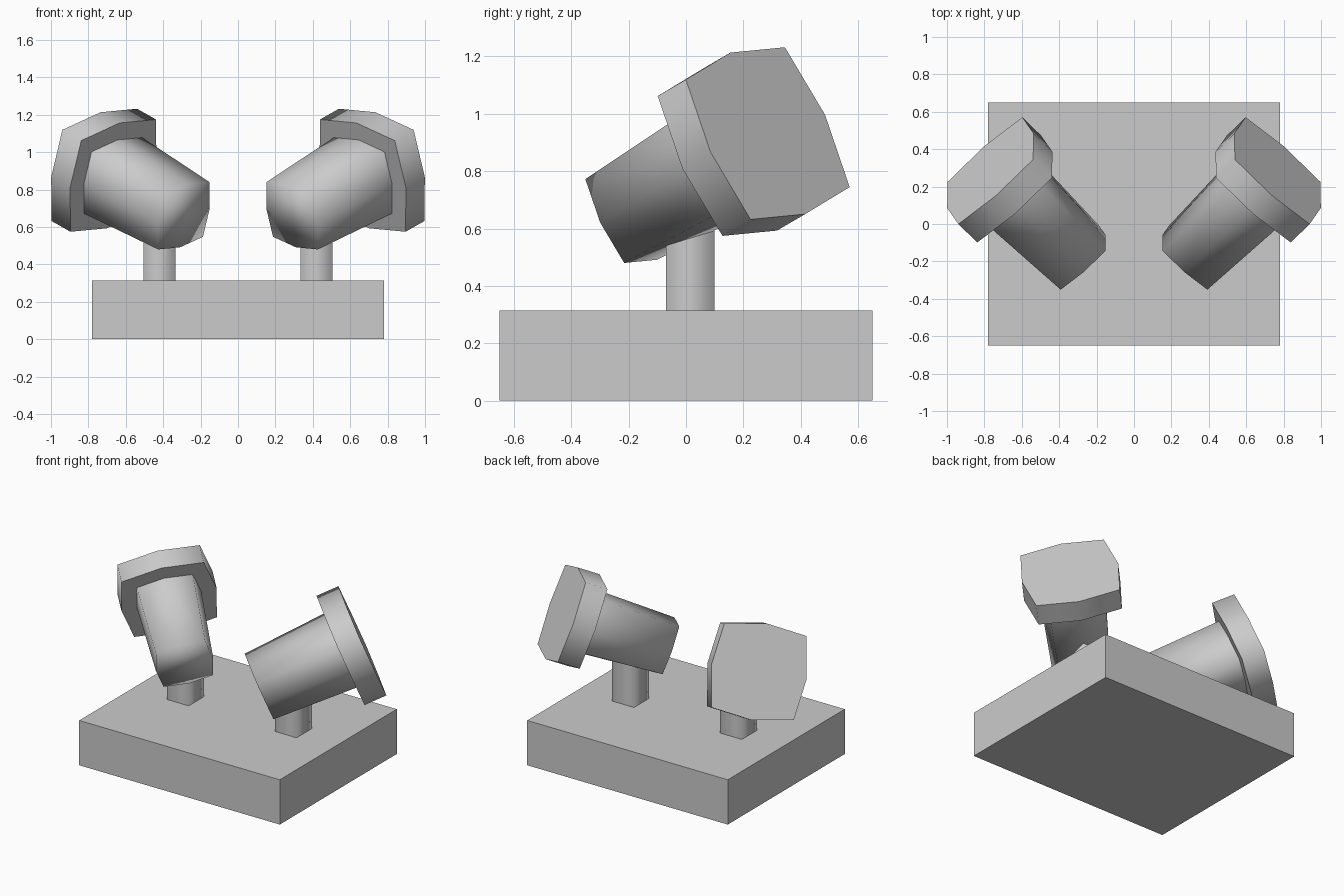
import bpy, bmesh, math
from mathutils import Matrix, Vector

cube = bpy.data.objects.get("Cube")
if cube:
    bpy.data.objects.remove(cube, do_unlink=True)

# Single grey material
grey = bpy.data.materials.new("plain grey")
grey.use_nodes = True
colour = (0.6, 0.6, 0.6, 1.0)
grey.diffuse_color = colour
bsdf = next(n for n in grey.node_tree.nodes if n.type == 'BSDF_PRINCIPLED')
bsdf.inputs["Base Color"].default_value = colour


def finish(name, bm, smooth_angle=None):
    bmesh.ops.recalc_face_normals(bm, faces=bm.faces)
    mesh = bpy.data.meshes.new(name)
    bm.to_mesh(mesh)
    bm.free()
    mesh.materials.append(grey)
    if smooth_angle is not None:
        mesh.shade_smooth()
        mesh.set_sharp_from_angle(angle=math.radians(smooth_angle))
    obj = bpy.data.objects.new(name, mesh)
    bpy.context.collection.objects.link(obj)
    return obj


def box(size, centre):
    bm = bmesh.new()
    bmesh.ops.create_cube(bm, size=1, matrix=Matrix.Translation(centre) @ Matrix.Diagonal((*size, 1)))
    return bm


def loft(frame, sections):
    """Closed tube through bulged square sections given as (position, scale)."""
    bm = bmesh.new()
    rings = []
    for pos, scale in sections:
        ring = []
        for i in range(8):
            r = scale * (CORNER_R if i % 2 == 0 else MIDDLE_R)
            a = i * math.pi / 4
            ring.append(bm.verts.new(frame @ Vector((r * math.cos(a), r * math.sin(a), pos))))
        rings.append(ring)
    for a, b in zip(rings, rings[1:]):
        for i in range(8):
            j = (i + 1) % 8
            bm.faces.new((a[i], a[j], b[j], b[i]))
    bm.faces.new(rings[0])
    bm.faces.new(rings[-1])
    return bm


# Base slab
finish("base", box((1.56, 1.3, 0.315), (0, 0, 0.1575)))

# Lamp frame: z runs out of the lens, y points at one corner of the square head
CORNER_R, MIDDLE_R = 0.382, 0.312
axis = Vector((0.665, 0.646, 0.378)).normalized()
corner = Vector((0.172, -0.285, 0.188))
corner = (corner - axis * corner.dot(axis)).normalized()
side_dir = corner.cross(axis)
lens_centre = Vector((0.768, 0.285, 0.932))
frame = Matrix((side_dir, corner, axis)).transposed().to_4x4()
frame.translation = lens_centre

for side, sign in (("left", 1), ("right", -1)):
    mirror = Matrix.Diagonal((sign, 1, 1, 1))
    # Wide head with flat lens face
    finish(side + "_lamp_head", loft(mirror @ frame, [(-0.152, 1), (0, 1)]), 85)
    # Tapered barrel, rounded by shading at its rear end
    finish(side + "_lamp_barrel", loft(mirror @ frame, [(-0.72, 0.6), (-0.14, 0.68)]), 89.5)
    # Square post, open where it meets the base and barrel
    post = box((0.17, 0.17, 0.38), (sign * 0.42, 0.015, 0.505))
    caps = [f for f in post.faces if abs(f.normal.z) > 0.5]
    bmesh.ops.delete(post, geom=caps, context='FACES_ONLY')
    finish(side + "_post", post, 100)
